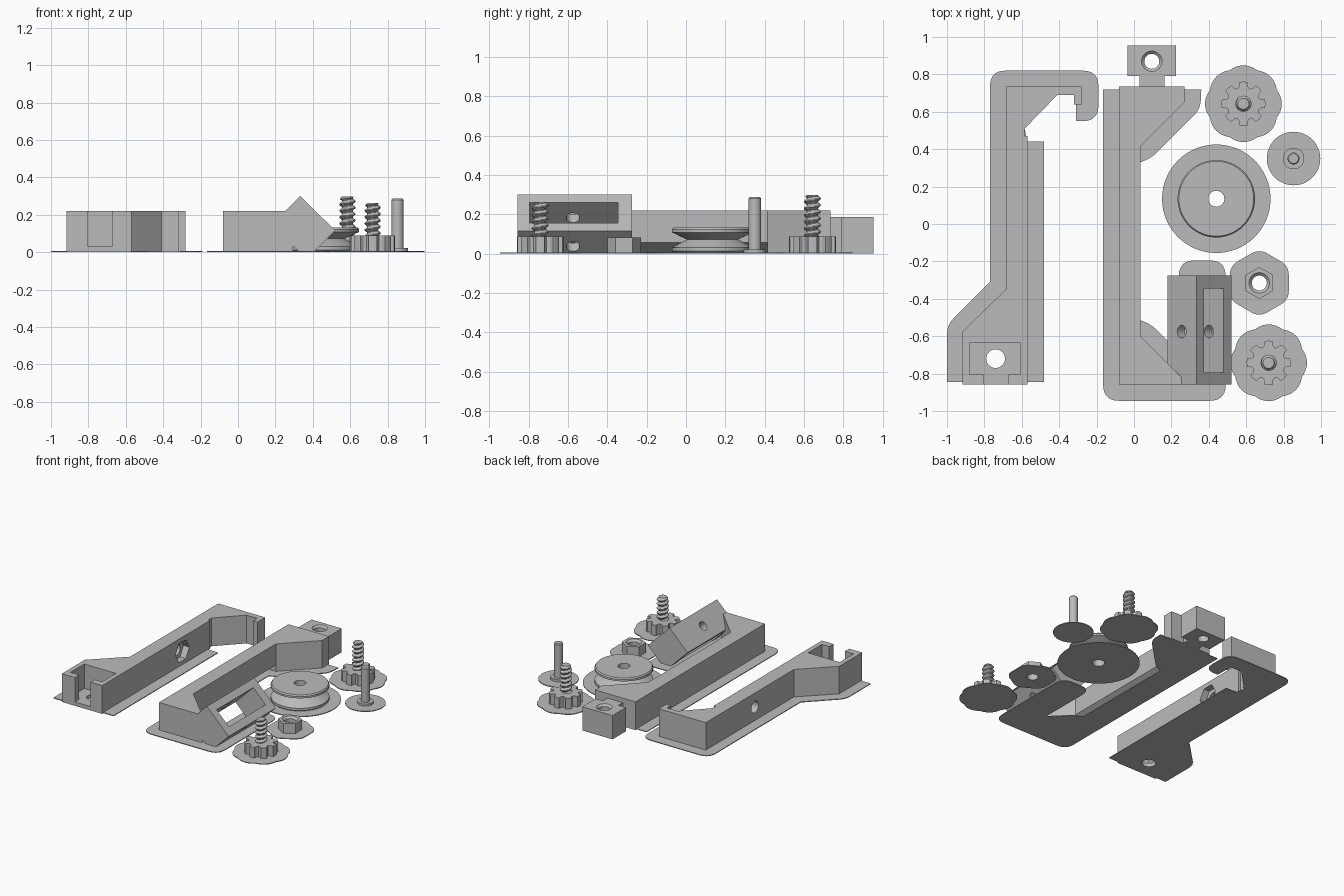
import bpy, bmesh, math
from mathutils import Matrix, Vector

old = bpy.data.objects.get("Cube")
if old:
    bpy.data.objects.remove(old, do_unlink=True)

grey = bpy.data.materials.new("plain_grey")
grey.use_nodes = True
grey.diffuse_color = (0.5, 0.5, 0.5, 1)
grey.node_tree.nodes["Principled BSDF"].inputs["Base Color"].default_value = (0.5, 0.5, 0.5, 1)

PROFILE_XZ = Matrix.Rotation(math.pi / 2, 4, 'X')   # outline (x, z), extruded towards -y
ALONG_X = Matrix.Rotation(math.pi / 2, 4, 'Y')
BRIM = 0.006


def loft(name, rings, matrix=Matrix()):
    """Closed solid through rings of equally many points."""
    bm = bmesh.new()
    loops = [[bm.verts.new(p) for p in ring] for ring in rings]
    n = len(loops[0])
    for a, b in zip(loops, loops[1:]):
        for i in range(n):
            j = (i + 1) % n
            bm.faces.new((a[i], a[j], b[j], b[i]))
    bm.faces.new(loops[0][::-1])
    bm.faces.new(loops[-1])
    bm.transform(matrix)
    bmesh.ops.recalc_face_normals(bm, faces=bm.faces)
    mesh = bpy.data.meshes.new(name)
    bm.to_mesh(mesh)
    bm.free()
    mesh.materials.append(grey)
    ob = bpy.data.objects.new(name, mesh)
    bpy.context.collection.objects.link(ob)
    return ob


def prism(name, points, z0, z1, matrix=Matrix()):
    return loft(name, [[(x, y, z) for x, y in points] for z in (z0, z1)], matrix)


def circle(r, n=48, start=0.0):
    angles = [start + math.tau * i / n for i in range(n)]
    return [(r * math.cos(a), r * math.sin(a)) for a in angles]


def lathe(name, profile, at, n=48):
    rings = [[(x, y, z) for x, y in circle(r, n)] for r, z in profile]
    return loft(name, rings, Matrix.Translation((*at, 0)))


def box(name, x0, x1, y0, y1, z0, z1):
    return prism(name, [(x0, y0), (x1, y0), (x1, y1), (x0, y1)], z0, z1)


def rounded(points):
    """Outline from (x, y) or (x, y, trim) corners, the latter rounded."""
    out = []
    for i, p in enumerate(points):
        c = Vector(p[:2])
        if len(p) == 2:
            out.append(c)
            continue
        a = c + (Vector(points[i - 1][:2]) - c).normalized() * p[2]
        b = c + (Vector(points[(i + 1) % len(points)][:2]) - c).normalized() * p[2]
        for k in range(8):
            t = k / 7
            out.append(a * (1 - t) ** 2 + c * 2 * t * (1 - t) + b * t * t)
    return out


def cut(ob, *cutters):
    bpy.context.view_layer.objects.active = ob
    for c in cutters:
        m = ob.modifiers.new("cut", 'BOOLEAN')
        m.operation, m.solver, m.object = 'DIFFERENCE', 'EXACT', c
        bpy.ops.object.modifier_apply(modifier=m.name)
        bpy.data.objects.remove(c, do_unlink=True)
    return ob


def bore(at, r):
    return lathe("bore", [(r, -0.1), (r, 0.5)], at, 32)


def flared_bore(at, top):
    return lathe("bore", [(0.04, -0.1), (0.04, top - 0.015), (0.055, top), (0.055, top + 0.1)], at, 32)


# Hooked arm: plan outline, screw pocket with open slot, cross hole with nut trap
arm = prism("hooked_arm", [
    (-0.685, 0.735), (-0.685, -0.35), (-0.917, -0.575), (-0.917, -0.858), (-0.57, -0.858),
    (-0.57, 0.47), (-0.585, 0.47), (-0.585, 0.51), (-0.41, 0.69), (-0.32, 0.69),
    (-0.32, 0.64), (-0.28, 0.64), (-0.28, 0.735)], 0, 0.22)
cross = Matrix.Translation((-0.57, 0.13, 0.11)) @ ALONG_X
cut(arm,
    box("pocket", -0.88, -0.607, -0.805, -0.635, 0.03, 0.4),
    box("slot", -0.805, -0.67, -0.95, -0.75, 0.03, 0.4),
    bore((-0.74, -0.72), 0.05),
    prism("cross_hole", circle(0.045, 32), -0.3, 0.1, cross),
    prism("nut_trap", circle(0.085, 6, math.pi / 2), -0.05, 0.1, cross))

arm_brim = prism("hooked_arm_brim", rounded([
    (-1, -0.845), (-0.48, -0.845), (-0.48, 0.44), (-0.57, 0.44), (-0.585, 0.51), (-0.41, 0.69),
    (-0.32, 0.69), (-0.31, 0.64), (-0.31, 0.55), (-0.19, 0.55, 0.085), (-0.19, 0.82, 0.085),
    (-0.77, 0.82, 0.085), (-0.77, -0.31), (-1, -0.54, 0.05)]), 0, BRIM)
cut(arm_brim, bore((-0.74, -0.72), 0.05))

# Main frame with its inner bottom edge chamfered
frame = prism("main_frame", [
    (-0.08, -0.858), (0.293, -0.858), (0.035, -0.60), (0.035, 0.415), (0.27, 0.65),
    (0.27, 0.735), (-0.08, 0.735)], 0, 0.22)
cut(frame, prism("chamfer", [(0.095, 0.094), (-0.112, -0.04), (0.095, -0.04)], -0.415, 0.6, PROFILE_XZ))

prism("main_frame_brim", rounded([
    (-0.165, -0.945, 0.085), (0.49, -0.945, 0.085), (0.49, -0.195, 0.085), (0.24, -0.195, 0.085),
    (0.24, -0.685), (0.095, -0.54, 0.04), (0.035, -0.515), (0.035, 0.33), (0.095, 0.355, 0.04),
    (0.355, 0.615, 0.05), (0.36, 0.72), (-0.165, 0.72)]), 0, BRIM)

# Tilted beam with a slot right through it and a bolt hole across
beam = prism("tilted_beam", [(0.333, 0.30), (0.18, 0.147), (0.327, 0), (0.405, 0), (0.52, 0.115)],
             0.275, 0.858, PROFILE_XZ)
bolt = Matrix.Translation((0.255, -0.575, 0.222)) @ Matrix.Rotation(math.radians(135), 4, 'Y')
cut(beam,
    prism("slot", [(0.423, 0.31), (0.123, 0.01), (0.228, -0.095), (0.528, 0.205)], 0.345, 0.795, PROFILE_XZ),
    prism("bolt_hole", circle(0.034, 24), -0.2, 0.5, bolt))

# End block on a short neck
box("end_block_neck", 0.03, 0.163, 0.72, 0.80, 0, 0.185)
cut(box("end_block", -0.035, 0.225, 0.79, 0.955, 0, 0.185), flared_bore((0.095, 0.87), 0.185))

# Grooved wheel
WHEEL = (0.44, 0.135)
wheel = lathe("grooved_wheel", [(0.195, 0), (0.207, 0.012), (0.207, 0.03), (0.13, 0.072),
                                (0.207, 0.108), (0.207, 0.122), (0.2, 0.132)], WHEEL, 64)
cut(wheel, bore(WHEEL, 0.043))
cut(lathe("grooved_wheel_brim", [(0.29, 0), (0.29, BRIM)], WHEEL, 64), bore(WHEEL, 0.043))

# Hex nut
NUT = (0.67, -0.315)
place = Matrix.Translation((*NUT, 0))
cut(prism("hex_nut", circle(0.085, 6, math.pi / 2), 0, 0.083, place), flared_bore(NUT, 0.083))
nut_brim = rounded([(x, y, 0.05) for x, y in circle(0.182, 6, math.pi / 2)])
cut(prism("hex_nut_brim", nut_brim, 0, BRIM, place), bore(NUT, 0.04))

# Plain pin with collar
PIN = (0.853, 0.35)
lathe("pin", [(0.057, 0), (0.057, 0.022), (0.032, 0.022), (0.032, 0.28), (0.026, 0.287)], PIN, 32)
lathe("pin_brim", [(0.143, 0), (0.143, BRIM)], PIN)


# Thumb screws: toothed knob, helical thread, lobed brim
def thumb_screw(name, at, top):
    place = Matrix.Translation((*at, 0))
    tooth = [(-11, 0.117), (0, 0.119), (11, 0.117), (14, 0.096), (22.5, 0.086), (31, 0.096)]
    polar = [(math.radians(45 * k + a), r) for k in range(8) for a, r in tooth]
    prism(name + "_knob", [(r * math.cos(a), r * math.sin(a)) for a, r in polar], 0, 0.088, place)

    lobes = []
    for i in range(96):
        a = math.tau * i / 96
        r = 0.193 + 0.012 * abs(math.cos(4 * a))
        lobes.append((r * math.cos(a), r * math.sin(a)))
    prism(name + "_brim", lobes, 0, BRIM, place)

    pitch, n, rings = 0.034, 24, []
    steps = round((top - 0.08) / pitch * 8)
    for s in range(steps + 1):
        z = 0.08 + (top - 0.08) * s / steps
        ring = []
        for i in range(n):
            wave = abs(2 * ((z / pitch - i / n) % 1) - 1)
            r = 0.029 + 0.014 * min(1, max(0, 1.6 * wave - 0.3))
            r = min(r, 0.03 + (top - z) * 0.8)
            a = math.tau * i / n
            ring.append((r * math.cos(a), r * math.sin(a), z))
        rings.append(ring)
    loft(name + "_thread", rings, place)


thumb_screw("long_screw", (0.585, 0.643), 0.298)
thumb_screw("short_screw", (0.72, -0.742), 0.263)

# Smooth the round parts and keep the edges sharp
bpy.ops.object.select_all(action='DESELECT')
for ob in bpy.context.collection.objects:
    if ob.type == 'MESH' and grey.name in ob.data.materials:
        ob.select_set(True)
        bpy.context.view_layer.objects.active = ob
bpy.ops.object.shade_smooth_by_angle(angle=math.radians(25))
